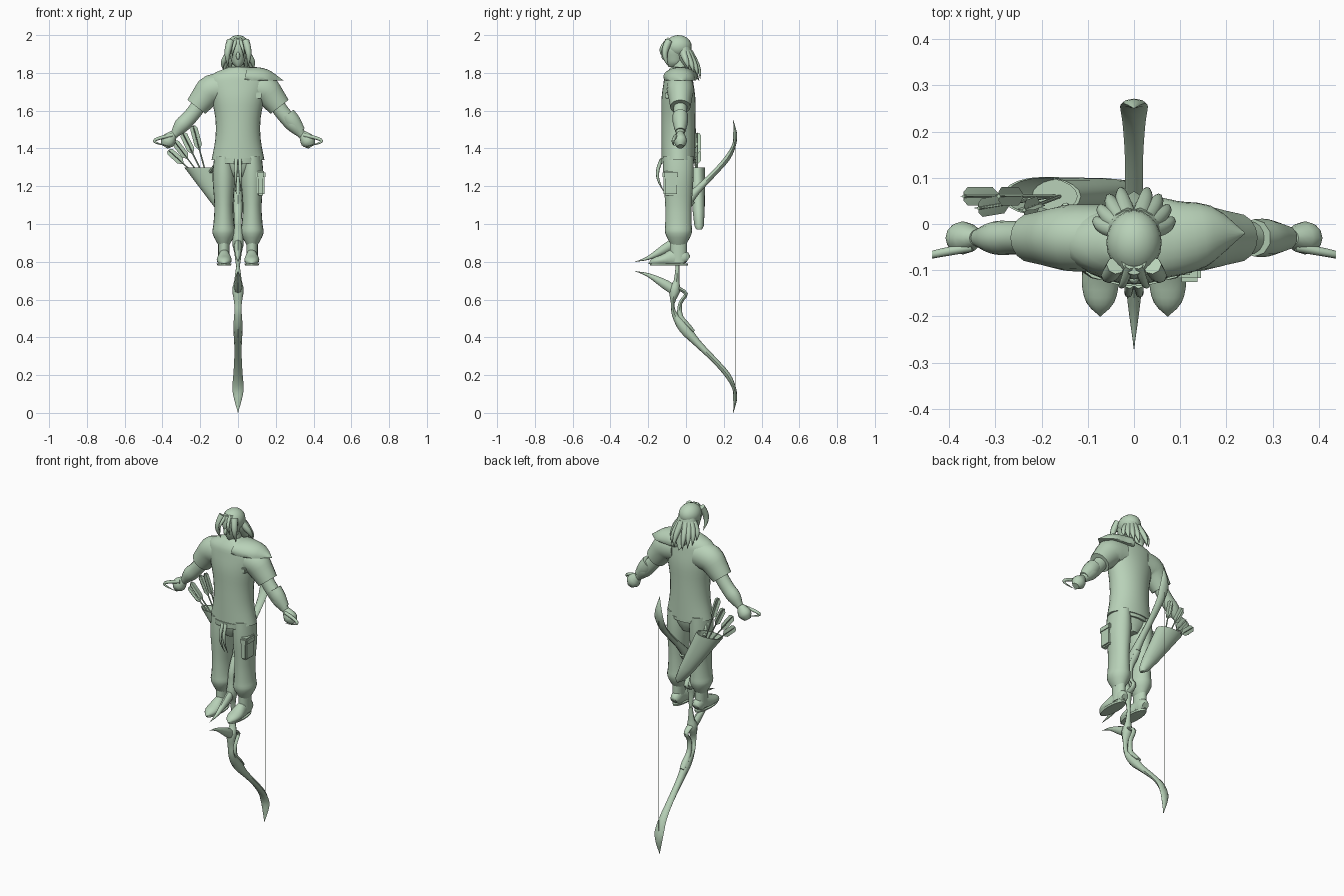
import bpy
import bmesh
import math
from mathutils import Vector

if "Cube" in bpy.data.objects:
    bpy.data.objects.remove(bpy.data.objects["Cube"])

# The single pale green colour
green = bpy.data.materials.new("pale_green")
green.use_nodes = True
colour = (.48, .64, .48, 1)
green.diffuse_color = colour
green.node_tree.nodes["Principled BSDF"].inputs["Base Color"].default_value = colour


def finish(name, bm):
    bmesh.ops.recalc_face_normals(bm, faces=bm.faces)
    mesh = bpy.data.meshes.new(name)
    bm.to_mesh(mesh)
    bm.free()
    mesh.materials.append(green)
    part = bpy.data.objects.new(name, mesh)
    bpy.context.collection.objects.link(part)
    bpy.ops.object.select_all(action="DESELECT")
    part.select_set(True)
    bpy.context.view_layer.objects.active = part
    bpy.ops.object.shade_smooth_by_angle(angle=math.radians(50))


def spline(rings, steps):
    """Catmull-Rom interpolation of ring data."""
    result = []
    last = len(rings) - 1
    for i in range(last):
        before, start, end, after = (rings[min(max(i + k, 0), last)] for k in range(-1, 3))
        for step in range(steps):
            t = step / steps
            result.append([
                b + t * (c - a + t * (2 * a - 5 * b + 4 * c - d + t * (3 * b - a - 3 * c + d))) / 2
                for a, b, c, d in zip(before, start, end, after)])
    return result + [rings[-1]]


def loft(name, rings, sides=16, steps=3, side=1, axis=None, floor=None):
    """Skin ellipses (x, y, z, radius, radius) placed along a path."""
    rings = spline(rings, steps)
    centres = [Vector((x * side, y, z)) for x, y, z, *radii in rings]
    span = centres[-1] - centres[0]
    sideways = axis is None and abs(span.x) > span.length / 2
    reference = Vector((0, 1, 0)) if sideways else Vector((1, 0, 0))
    bm = bmesh.new()
    loops = []
    for i, (centre, ring) in enumerate(zip(centres, rings)):
        along = axis or centres[min(i + 1, len(rings) - 1)] - centres[max(i - 1, 0)]
        along = along.normalized()
        across = (reference - along * reference.dot(along)).normalized()
        other = along.cross(across)
        loop = []
        for k in range(sides):
            turn = math.tau * k / sides
            point = (centre + across * max(ring[3], .001) * math.cos(turn)
                     + other * max(ring[4], .001) * math.sin(turn))
            if floor is not None:
                point.z = max(point.z, floor)
            loop.append(bm.verts.new(point))
        loops.append(loop)
    for low, high in zip(loops, loops[1:]):
        for k in range(sides):
            n = (k + 1) % sides
            bm.faces.new((low[k], low[n], high[n], high[k]))
    bm.faces.new(loops[0])
    bm.faces.new(loops[-1])
    finish(name, bm)


def column(name, x, y, levels, **options):
    """Upright part from (height, half width, half depth) levels."""
    loft(name, [(x, y, *level) for level in levels], axis=Vector((0, 0, 1)), **options)


def profile(name, x, rows, **options):
    """Part lying in a side-on plane, from (y, z, half width, half thickness)."""
    loft(name, [(x, *row) for row in rows], **options)


def arm_part(name, rows, **options):
    """Part of an arm from (x, z, radius) rows."""
    loft(name, [(x, -.03, z, r * .9, r) for x, z, r in rows], **options)


def lock(name, root, tip, radius, **options):
    """Pointed lock of hair that bows outwards between root and tip."""
    root, tip = Vector(root), Vector(tip)
    rings = []
    for i in range(5):
        t = i / 4
        point = root.lerp(tip, t)
        bulge = 1 + math.sin(math.pi * t) / 4
        size = radius * (1 - t ** 2)
        rings.append((point.x * bulge, point.y * bulge, point.z, size, size))
    loft(name, rings, sides=8, **options)


def ball(name, centre, size):
    bm = bmesh.new()
    bmesh.ops.create_uvsphere(bm, u_segments=20, v_segments=12, radius=1)
    bmesh.ops.scale(bm, vec=size, verts=bm.verts)
    bmesh.ops.translate(bm, vec=centre, verts=bm.verts)
    finish(name, bm)


def box(name, centre, size):
    bm = bmesh.new()
    bmesh.ops.create_cube(bm, size=1)
    bmesh.ops.scale(bm, vec=size, verts=bm.verts)
    bmesh.ops.bevel(bm, geom=bm.edges[:], offset=min(size) / 5, segments=2, affect="EDGES")
    bmesh.ops.translate(bm, vec=centre, verts=bm.verts)
    finish(name, bm)


def pair(build, name, *shape, **options):
    for label, side in (("left_", 1), ("right_", -1)):
        build(label + name, *shape, side=side, **options)


# Shirt, sleeves and shoulder cape
column("shirt", 0, -.04, [(1.34, .14, .09), (1.45, .12, .09), (1.56, .12, .09), (1.66, .14, .09),
                          (1.74, .16, .08), (1.79, .14, .07), (1.83, .05, .04)], sides=28)
pair(arm_part, "sleeve", [(.07, 1.72, .08), (.14, 1.71, .08), (.18, 1.67, .07), (.22, 1.62, .06)])
loft("shoulder_cape", [(.04, -.03, 1.78, .09, .05), (.1, -.03, 1.77, .08, .06),
                       (.17, -.02, 1.76, .06, .05), (.24, -.02, 1.76, 0, 0)], sides=24, floor=1.76)
box("brooch", (.11, -.1, 1.68), (.03, .02, .03))

# Neck, head and nose
column("neck", 0, -.03, [(1.78, .04, .04), (1.88, .03, .04)])
column("head", 0, -.06, [(1.83, .01, .03), (1.85, .03, .04), (1.88, .04, .05),
                         (1.93, .05, .06), (1.98, .03, .05)], sides=20)
ball("nose", (0, -.12, 1.89), (.01, .01, .02))

# Long hair: crown, back fall, face curtains and pointed locks
ball("hair_crown", (0, -.04, 1.94), (.06, .07, .06))
profile("hair_back", 0, [(-.02, 1.95, .05, .04), (0, 1.88, .06, .04),
                         (.04, 1.81, .04, .02), (.07, 1.76, 0, 0)])
pair(lock, "hair_curtain", (.04, -.09, 1.97), (.05, -.09, 1.83), .02)
pair(lock, "fringe_lock", (.01, -.09, 1.98), (.03, -.12, 1.88), .01)
for i in range(4):
    fan = math.radians(10 + 20 * i)
    reach = Vector((math.cos(fan), math.sin(fan), 0))
    drop = Vector((0, 0, 1.83 - math.sin(fan) / 15))
    pair(lock, f"back_lock_{i}", reach * .04 + Vector((0, -.02, 1.91)), reach * .08 + drop, .02)

# Arms, fists, thumbs and the single bracer
pair(arm_part, "arm", [(.18, 1.67, .04), (.22, 1.61, .04), (.26, 1.56, .04),
                       (.3, 1.52, .04), (.34, 1.47, .02), (.36, 1.45, .02)])
pair(arm_part, "fist", [(.34, 1.48, .02), (.37, 1.44, .04), (.39, 1.41, .02)], sides=12)
pair(lock, "thumb", (.35, -.05, 1.47), (.36, -.06, 1.41), .01)
arm_part("left_bracer", [(.26, 1.58, .045), (.29, 1.54, .045), (.33, 1.49, .03)], sides=10)

# Trousers, belt, pocket and belt tails
column("trouser_seat", 0, -.04, [(1.25, .04, .05), (1.3, .1, .07), (1.36, .12, .08)], sides=20)
pair(column, "trouser_leg", .075, -.04, [(1.36, .05, .08), (1.25, .06, .08), (1.1, .05, .07),
                                         (1, .055, .07), (.95, .06, .07), (.89, .03, .04)], sides=20)
column("belt", 0, -.045, [(1.32, .12, .09), (1.35, .13, .09)], sides=28)
box("cargo_pocket", (.12, -.08, 1.21), (.04, .08, .12))
box("pocket_flap", (.12, -.08, 1.26), (.05, .09, .04))
pair(lock, "belt_tail", (.01, -.13, 1.34), (.01, -.11, 1.16), .01)

# Ankles and shoes
pair(column, "ankle", .075, -.04, [(.8, .03, .045), (.9, .03, .045)])
pair(profile, "shoe", .073, [(.01, .81, .02, .02), (-.01, .82, .03, .04), (-.06, .82, .03, .05),
                             (-.12, .81, .04, .03), (-.17, .8, .03, .02), (-.2, .79, 0, 0)], floor=.78)
pair(column, "shoe_sole", .073, -.09, [(.78, .035, .1), (.79, .04, .1)], sides=24)

# Quiver with a hollow mouth, and a strap to the belt
mouth = Vector((-.2, .06, 1.3))
base = Vector((0, .07, .97))
quiver = []
for t, radius in ((0, .01), (.06, .03), (.3, .05), (.7, .07), (1, .085), (1, .077), (.8, .06)):
    quiver.append((*base.lerp(mouth, t), radius, radius ** .5 / 7))
loft("quiver", quiver, axis=Vector((0, 0, 1)), steps=1, sides=20)
loft("quiver_strap", [(-.11, -.05, 1.33, .01, .01), (-.15, .04, 1.27, .01, .01)], sides=6)

# Arrows fan out of the mouth, each with crossed feathers
for i in range(4):
    start = mouth + Vector((.04 - i / 100, 0, -.07))
    lean = math.radians(15 + 11 * i)
    reach = Vector((-math.sin(lean), i % 2 / 10 - .1, math.cos(lean))) * (.3 - i / 50)
    rod = [start + reach * t for t in (0, .55, .65, .95, 1)]
    loft(f"arrow_shaft_{i}", [(*point, .004, .004) for point in rod], sides=6, steps=1)
    for label, wide, deep in (("wide", 1, .1), ("deep", .1, 1)):
        feather = [(*point, wide * r, deep * r) for point, r in zip(rod[1:], (0, .02, .02, .01))]
        loft(f"arrow_feather_{label}_{i}", feather, sides=4, steps=1)

# Bow: limb, rear strand and blade, mirrored above and below the grip
grip = .775
bow = {
    "limb": [(-.045, grip, .01, .01), (-.05, .7, .02, .015), (-.06, .65, .03, .03),
             (-.07, .58, .02, .01), (-.06, .52, .02, .015), (-.01, .45, .025, .03),
             (.06, .37, .02, .02), (.15, .28, .02, .015), (.22, .2, .025, .015),
             (.255, .13, .03, .01), (.26, .07, .02, .01), (.25, 0, 0, 0)],
    "strand": [(-.04, .66, .02, .01), (0, .63, .015, .01), (-.03, .58, .015, .01),
               (-.03, .51, .015, .015), (.01, .46, .02, .015), (.04, .43, .015, .01)],
    "blade": [(-.05, .64, .02, .025), (-.11, .68, .02, .025), (-.2, .73, .01, .01), (-.27, .75, 0, 0)],
}
for part, rows in bow.items():
    profile(f"lower_bow_{part}", 0, rows, sides=8)
    upper = [(y, 2 * grip - z, wide, thick) for y, z, wide, thick in rows]
    profile(f"upper_bow_{part}", 0, upper, sides=8)
column("bow_string", 0, .26, [(.08, .002, .002), (1.47, .002, .002)], sides=6)
